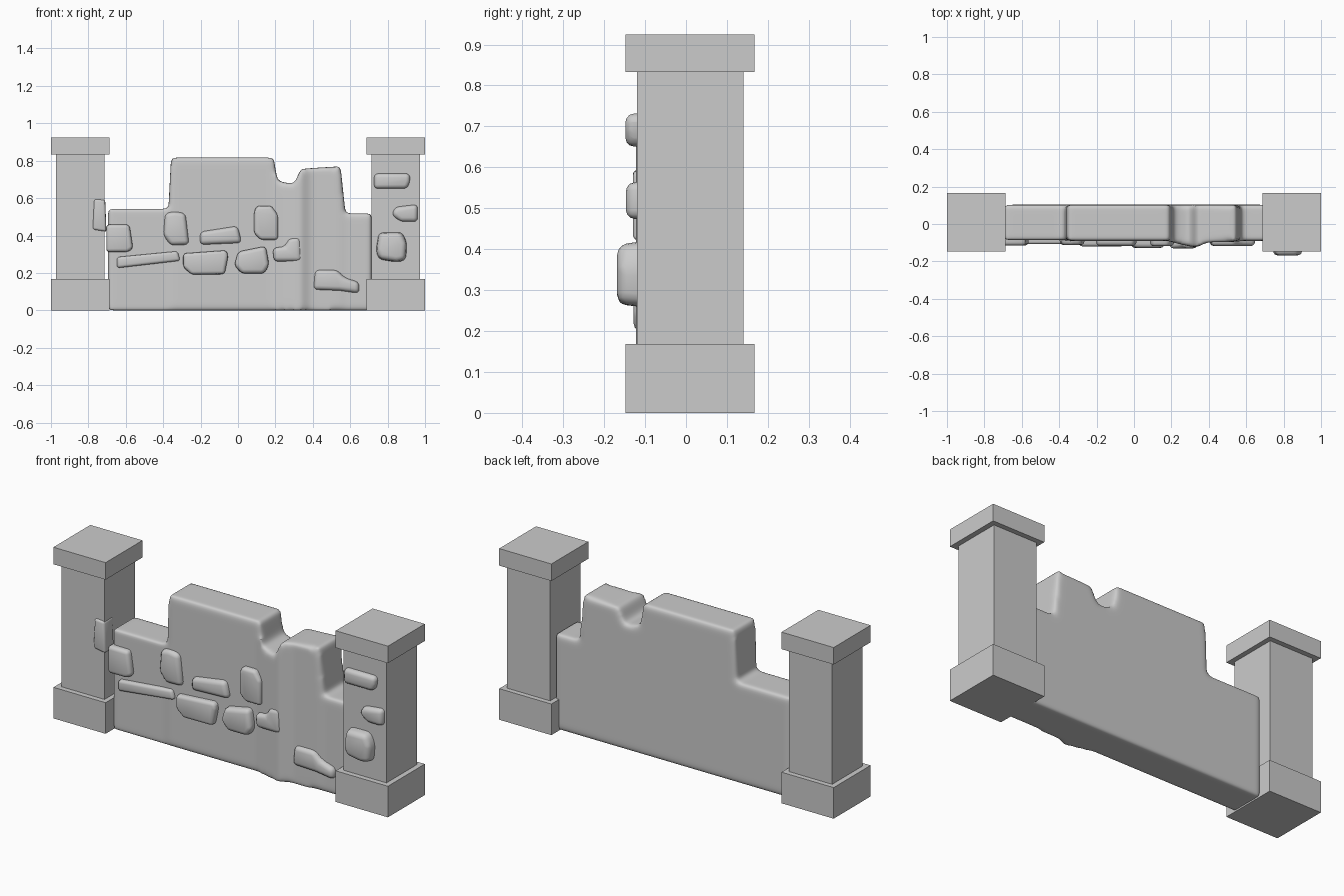
import bpy, bmesh

if "Cube" in bpy.data.objects:
    bpy.data.objects.remove(bpy.data.objects["Cube"])


def make_object(name, bm):
    bmesh.ops.recalc_face_normals(bm, faces=bm.faces)
    mesh = bpy.data.meshes.new(name)
    bm.to_mesh(mesh)
    bm.free()
    obj = bpy.data.objects.new(name, mesh)
    bpy.context.collection.objects.link(obj)
    return obj


def box(name, x0, x1, y0, y1, z0, z1):
    bm = bmesh.new()
    bmesh.ops.create_cube(bm, size=1)
    for v in bm.verts:
        v.co.x = x0 if v.co.x < 0 else x1
        v.co.y = y0 if v.co.y < 0 else y1
        v.co.z = z0 if v.co.z < 0 else z1
    return make_object(name, bm)


def stone(name, front, outline, back=-0.05, bevel=0.022, taper=0.97):
    """Rounded stone: an (x, z) outline pushed forward and bevelled."""
    n = len(outline)
    cx = sum(p[0] for p in outline) / n
    cz = sum(p[1] for p in outline) / n
    bm = bmesh.new()
    rear = [bm.verts.new((x, back, z)) for x, z in outline]
    face = [bm.verts.new((cx + (x - cx) * taper, front, cz + (z - cz) * taper))
            for x, z in outline]
    bm.faces.new(rear)
    bm.faces.new(face)
    for i in range(n):
        j = (i + 1) % n
        bm.faces.new((rear[i], rear[j], face[j], face[i]))
    obj = make_object(name, bm)
    mod = obj.modifiers.new("round", 'BEVEL')
    mod.width = bevel
    mod.segments = 3
    mod.limit_method = 'ANGLE'
    mod.angle_limit = 0.2
    obj.data.shade_smooth()
    return obj


# Square pillars: base, shaft and cap on each side
for side, s in (("left", -1), ("right", 1)):
    for part, inner, outer, y0, y1, z0, z1 in (
            ("base", 0.688, 1.0, -0.148, 0.167, 0.0, 0.168),
            ("shaft", 0.714, 0.972, -0.12, 0.14, 0.168, 0.833),
            ("cap", 0.688, 1.0, -0.148, 0.167, 0.833, 0.925)):
        a, b = sorted((s * inner, s * outer))
        box(f"{side}_pillar_{part}", a, b, y0, y1, z0, z1)

# Broken wall: stations of (x, top height, front y), softened by remesh
stations = [(-0.695, 0.542, -0.085), (-0.372, 0.542, -0.085),
            (-0.358, 0.816, -0.09), (0.19, 0.816, -0.09),
            (0.212, 0.69, -0.1), (0.30, 0.675, -0.12),
            (0.335, 0.755, -0.125), (0.39, 0.76, -0.098),
            (0.548, 0.77, -0.095), (0.575, 0.517, -0.09),
            (0.715, 0.517, -0.09)]
bm = bmesh.new()
rings = [[bm.verts.new(c) for c in ((x, f, 0), (x, 0.103, 0), (x, 0.103, t), (x, f, t))]
         for x, t, f in stations]
for a, b in zip(rings, rings[1:]):
    for i in range(4):
        j = (i + 1) % 4
        bm.faces.new((a[i], a[j], b[j], b[i]))
bm.faces.new(rings[0])
bm.faces.new(rings[-1])
wall = make_object("wall", bm)
remesh = wall.modifiers.new("remesh", 'REMESH')
remesh.mode = 'VOXEL'
remesh.voxel_size = 0.012
remesh.use_smooth_shade = True
soften = wall.modifiers.new("soften", 'SMOOTH')
soften.factor = 0.5
soften.iterations = 12

# Stones set in the wall
stone("wall_stone_upper_left", -0.115,
      [(-.705, .46), (-.58, .46), (-.56, .33), (-.59, .31), (-.705, .31)])
stone("wall_stone_long", -0.108,
      [(-.65, .285), (-.32, .317), (-.305, .265), (-.65, .225)], bevel=0.014)
stone("wall_stone_tall_left", -0.113,
      [(-.39, .52), (-.34, .53), (-.28, .52), (-.26, .35), (-.36, .345), (-.40, .40)])
stone("wall_stone_middle", -0.117,
      [(-.205, .42), (.0, .452), (.022, .36), (-.205, .35)])
stone("wall_stone_tall_right", -0.118,
      [(.10, .56), (.18, .56), (.215, .51), (.215, .375), (.12, .375),
       (.085, .41), (.085, .53)])
stone("wall_stone_lower_left", -0.12,
      [(-.295, .305), (-.06, .322), (-.05, .29), (-.07, .192), (-.25, .19), (-.295, .23)])
stone("wall_stone_lower_middle", -0.128,
      [(.0, .315), (.15, .345), (.168, .24), (.14, .195), (.02, .195), (-.022, .24)])
stone("wall_stone_notched", -0.13,
      [(.185, .335), (.25, .34), (.27, .385), (.335, .395), (.342, .26), (.19, .26)])
stone("wall_stone_lower_right", -0.118,
      [(.41, .217), (.53, .217), (.57, .175), (.65, .15), (.65, .09),
       (.54, .105), (.40, .11)])

# Stones set in the pillars
stone("left_pillar_stone", -0.13,
      [(-.77, .597), (-.71, .592), (-.703, .418), (-.778, .43)], bevel=0.012)
stone("right_pillar_stone_top", -0.148,
      [(.727, .732), (.92, .732), (.922, .69), (.905, .65), (.725, .65)], -0.09)
stone("right_pillar_stone_middle", -0.147,
      [(.84, .553), (.962, .567), (.962, .473), (.87, .473), (.82, .51)], -0.09)
stone("right_pillar_stone_large", -0.168,
      [(.75, .42), (.88, .422), (.908, .36), (.90, .265), (.85, .254),
       (.75, .27), (.733, .32)], -0.09, bevel=0.032, taper=0.88)
